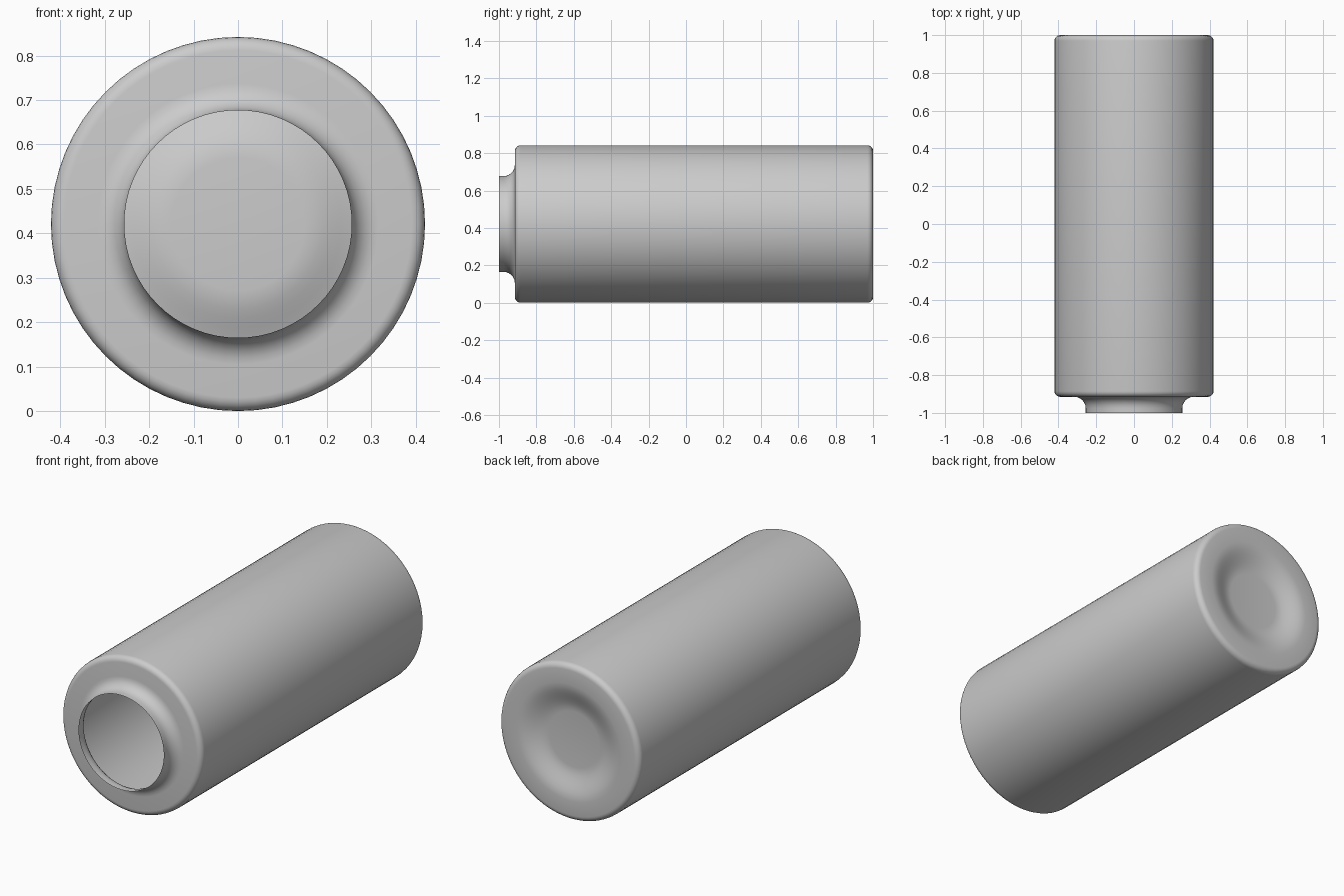
import bpy, bmesh, math

if "Cube" in bpy.data.objects:
    bpy.data.objects.remove(bpy.data.objects["Cube"])

R, SEG = 0.421, 64

def arc(cy, cr, rad, a0, a1, n):
    """Points (y, radius) along an arc, angles in degrees."""
    return [(cy + rad * math.cos(math.radians(a0 + (a1 - a0) * i / n)),
             cr + rad * math.sin(math.radians(a0 + (a1 - a0) * i / n))) for i in range(n + 1)]

# Profile from open mouth to dimpled base: (position along y, radius)
profile = [(-1.0, 0.256)]
profile += arc(-0.975, 0.316, 0.06, 270, 360, 6)          # neck fillet
profile += arc(-0.885, R - 0.03, 0.03, 180, 90, 5)        # shoulder edge
profile += arc(0.97, R - 0.03, 0.03, 90, 0, 5)            # base edge
# soft concave dimple in the base
for i in range(9):
    t = i / 8
    profile.append((1.0 - 0.045 * (3 * t * t - 2 * t ** 3), 0.315 - 0.165 * t))

# Revolve the profile round the y axis
bm = bmesh.new()
rings = []
for y, r in profile:
    rings.append([bm.verts.new((r * math.cos(2 * math.pi * k / SEG), y,
                                R + r * math.sin(2 * math.pi * k / SEG))) for k in range(SEG)])
for a, b in zip(rings, rings[1:]):
    for k in range(SEG):
        j = (k + 1) % SEG
        bm.faces.new((a[k], b[k], b[j], a[j]))
bm.faces.new(rings[-1])                                   # flat centre of the base
bm.normal_update()
bmesh.ops.recalc_face_normals(bm, faces=bm.faces)
mesh = bpy.data.meshes.new("bottle_shell")
bm.to_mesh(mesh)
bm.free()

shell = bpy.data.objects.new("bottle_shell", mesh)
bpy.context.collection.objects.link(shell)
grey = bpy.data.materials.new("light_grey")
grey.diffuse_color = (0.6, 0.6, 0.6, 1)
grey.use_nodes = True
grey.node_tree.nodes["Principled BSDF"].inputs["Base Color"].default_value = grey.diffuse_color
mesh.materials.append(grey)

bpy.context.view_layer.objects.active = shell
shell.select_set(True)
bpy.ops.object.shade_smooth_by_angle(angle=math.radians(40))
